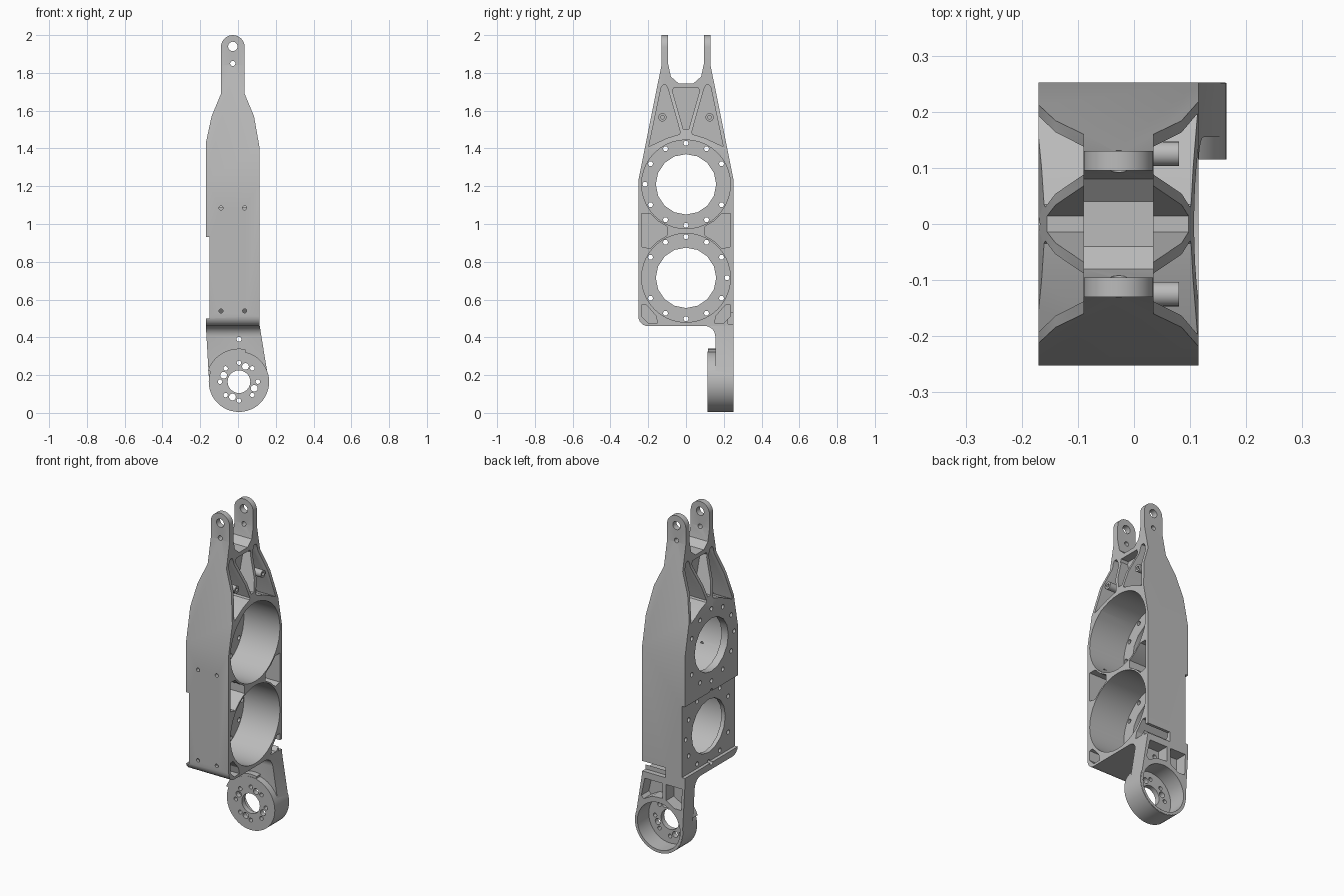
import bpy, bmesh, math
from math import sin, cos, radians, pi

cube = bpy.data.objects.get("Cube")
if cube:
    bpy.data.objects.remove(cube, do_unlink=True)

metal = bpy.data.materials.new("grey metal")
metal.use_nodes = True
GREY = (0.5, 0.5, 0.5, 1)
metal.diffuse_color = GREY
for node in metal.node_tree.nodes:
    if node.type == 'BSDF_PRINCIPLED':
        node.inputs["Base Color"].default_value = GREY


def arc(cx, cz, r, a0, a1, n):
    """Points along an arc, angles in degrees."""
    return [(cx + r * cos(radians(a0 + (a1 - a0) * i / n)),
             cz + r * sin(radians(a0 + (a1 - a0) * i / n))) for i in range(n + 1)]


def circle(cx, cz, r, n=16):
    return arc(cx, cz, r, 0, 360, n)[:-1]


def mirror(pts):
    return [(-u, v) for u, v in reversed(pts)]


def solid(name, outlines, axis, lo, hi):
    """Extrude flat outlines along x (given as y, z) or along y (given as x, z)."""
    bm = bmesh.new()
    for pts in outlines:
        rings = []
        for t in (lo, hi):
            rings.append([bm.verts.new((t, u, v) if axis == 'x' else (u, t, v))
                          for u, v in pts])
        a, b = rings
        bm.faces.new(a)
        bm.faces.new(b[::-1])
        for i in range(len(a)):
            j = (i + 1) % len(a)
            bm.faces.new((a[j], a[i], b[i], b[j]))
    bmesh.ops.recalc_face_normals(bm, faces=bm.faces)
    mesh = bpy.data.meshes.new(name)
    bm.to_mesh(mesh)
    bm.free()
    mesh.materials.append(metal)
    obj = bpy.data.objects.new(name, mesh)
    bpy.context.collection.objects.link(obj)
    return obj


def combine(obj, tool, operation='DIFFERENCE'):
    mod = obj.modifiers.new("combine", 'BOOLEAN')
    mod.operation = operation
    mod.solver = 'EXACT'
    mod.object = tool
    bpy.context.view_layer.objects.active = obj
    bpy.ops.object.modifier_apply(modifier=mod.name)
    bpy.data.objects.remove(tool, do_unlink=True)


def cut(obj, outlines, axis, lo, hi):
    combine(obj, solid("cutter", outlines, axis, lo, hi))


W = 0.2525            # half width of the frame
UPPER, LOWER = 1.21, 0.715   # bore heights
HUB_X, HUB_Z = 0.005, 0.165

# Frame: side outline with the fork on top and the arm below
slot = [(0.13, 2.1), (0.095, 2.1), (0.095, 1.85), (0.08, 1.78), (0.04, 1.745)]
right_edge = [(W, -0.1), (W, 1.23), (0.13, 1.84)]
left_edge = [(-0.13, 1.84), (-W, 1.23)] + arc(-0.2, 0.512, 0.0525, 180, 270, 6)
arm_fillet = arc(0.1, 0.405, 0.055, 90, 0, 6)
side = right_edge + slot + mirror(slot) + left_edge + arm_fillet + [(0.155, -0.1)]
frame = solid("frame", [side], 'x', -0.4, 0.4)

# Front outline: hub, waist, taper and rounded fork tips
front = arc(HUB_X, HUB_Z, 0.158, 180, 360, 24)
front += [(0.115, 0.46), (0.115, 1.40), (0.085, 1.57), (0.035, 1.69)]
front += arc(-0.0275, 1.9375, 0.0625, 0, 180, 16)
front += [(-0.09, 1.69), (-0.14, 1.57), (-0.17, 1.43), (-0.17, 0.46)]
combine(frame, solid("front_shape", [front], 'y', -0.5, 0.5), 'INTERSECT')

# Hub at the foot of the arm
hub = solid("hub", [circle(HUB_X, HUB_Z, 0.16, 48)], 'y', 0.115, 0.251)
combine(frame, hub, 'UNION')

# Large bores with a thin floor and a central opening
cut(frame, [circle(0, z, 0.235, 40) for z in (UPPER, LOWER)], 'x', -0.125, 0.4)
cut(frame, [circle(0, z, 0.16, 16) for z in (UPPER, LOWER)], 'x', -0.4, 0.0)

# Stepped outer face behind the lower bore
step = [(-0.4, 0.5), (-0.15, 0.5), (-0.15, 0.93), (-0.4, 0.93)]
cut(frame, [step], 'y', -0.5, 0.5)

# Bolt circles
bolts = []
for z, skip in ((UPPER, 0), (LOWER, 6)):
    bolts += [circle(0.217 * cos(k * pi / 6), z + 0.217 * sin(k * pi / 6), 0.013, 12)
              for k in range(12) if k != skip]
cut(frame, bolts, 'x', -0.4, -0.1)

# Corner pockets around the bores
between = [(0.235, 1.055), (0.19, 1.055), (0.15, 1.016), (0.10, 0.986),
           (0.10, 0.939), (0.15, 0.909), (0.19, 0.87), (0.235, 0.88)]
corner = [(0.235, 0.57), (0.21, 0.572), (0.16, 0.515), (0.15, 0.475),
          (0.2, 0.475), (0.235, 0.51)]
cut(frame, [between, mirror(between), corner, mirror(corner)], 'x', -0.125, 0.4)

# Triangular lightening pockets below the fork, leaving a middle web
wing = [(0.197, 1.41), (0.132, 1.72), (0.122, 1.735), (0.105, 1.735),
        (0.095, 1.715), (0.03, 1.485), (0.035, 1.475), (0.10, 1.455)]
keystone = [(0.065, 1.72), (-0.065, 1.72), (-0.072, 1.705), (-0.014, 1.50),
            (0.014, 1.50), (0.072, 1.705)]
pockets = [wing, mirror(wing), keystone]
cut(frame, pockets, 'x', -0.015, 0.4)
cut(frame, pockets, 'x', -0.4, -0.045)

# Fork pin holes and front and back wall screw holes
cut(frame, [circle(-0.0275, 1.94, 0.025, 20), circle(-0.0275, 1.85, 0.014, 12)],
    'y', -0.5, 0.5)
screws = [circle(x, z, 0.011, 12) for x in (-0.09, 0.035) for z in (0.54, 1.085)]
cut(frame, screws, 'y', -0.5, -0.2)

# Hollow back of the hub and arm
cut(frame, [circle(HUB_X, HUB_Z, 0.142, 40)], 'y', 0.145, 0.5)
arm_left = [(-0.145, 0.30), (-0.10, 0.30), (-0.045, 0.333), (-0.045, 0.43), (-0.15, 0.43)]
arm_right = [(-0.02, 0.34), (0.05, 0.335), (0.105, 0.305), (0.122, 0.32),
             (0.098, 0.43), (-0.02, 0.43)]
cut(frame, [arm_left, arm_right], 'y', 0.18, 0.5)

# Cable notch across the back wall
notch = [(-0.04, 0.47), (0.4, 0.47), (0.4, 0.53), (-0.04, 0.53)]
cut(frame, [notch], 'y', 0.222, 0.5)

# Hub opening, bolt holes and larger dowel holes
holes = [circle(HUB_X, HUB_Z, 0.06, 24), circle(HUB_X, 0.39, 0.013, 12)]
for k in range(8):
    a = k * pi / 4
    holes.append(circle(HUB_X + 0.1 * cos(a), HUB_Z + 0.1 * sin(a), 0.012, 12))
for k in range(4):
    a = radians(67 + 90 * k)
    holes.append(circle(HUB_X + 0.088 * cos(a), HUB_Z + 0.088 * sin(a), 0.018, 14))
cut(frame, holes, 'y', 0.0, 0.5)

# Stop collar around part of the hub
collar_shape = arc(HUB_X, HUB_Z, 0.175, 78, 160, 20) + arc(HUB_X, HUB_Z, 0.155, 160, 78, 20)
collar = solid("hub_collar", [collar_shape], 'y', 0.117, 0.157)

# Threaded bosses standing in the upper pockets
bosses = solid("pocket_bosses", [circle(y, 1.565, 0.022, 20) for y in (-0.125, 0.125)],
               'x', -0.03, 0.08)
cut(bosses, [circle(y, 1.565, 0.01, 12) for y in (-0.125, 0.125)], 'x', 0.0, 0.4)

# Smooth round surfaces, keep machined edges crisp
for obj in (frame, collar, bosses):
    bpy.ops.object.select_all(action='DESELECT')
    obj.select_set(True)
    bpy.context.view_layer.objects.active = obj
    bpy.ops.object.shade_smooth_by_angle(angle=radians(25))
